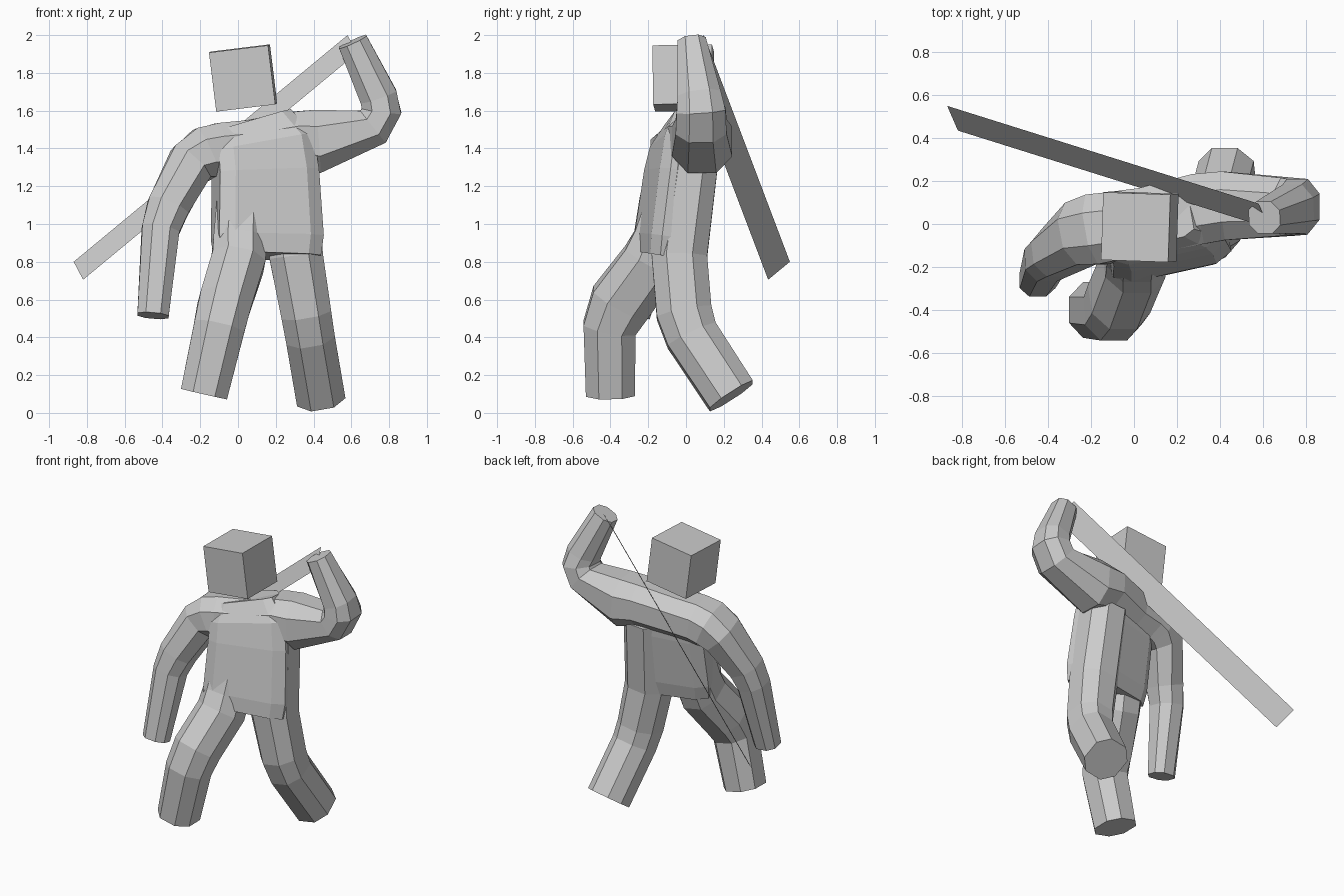
import bpy, bmesh
from math import radians, sin, cos
from mathutils import Vector

if "Cube" in bpy.data.objects:
    bpy.data.objects.remove(bpy.data.objects["Cube"])


def make_object(name, bm):
    mesh = bpy.data.meshes.new(name)
    bm.to_mesh(mesh)
    bm.free()
    obj = bpy.data.objects.new(name, mesh)
    bpy.context.collection.objects.link(obj)
    return obj


def loft(name, stations, k=0.47, twist=0.0):
    """Eight-sided tube; each station is x, y, z, half width, half depth."""
    bm = bmesh.new()
    pts = [Vector(s[:3]) for s in stations]
    ref = Vector((-sin(radians(twist)), cos(radians(twist)), 0))
    rings = []
    for i, (p, s) in enumerate(zip(pts, stations)):
        t = Vector()
        if i > 0:
            t += (p - pts[i - 1]).normalized()
        if i < len(pts) - 1:
            t += (pts[i + 1] - p).normalized()
        t.normalize()
        v = (ref - t * ref.dot(t)).normalized()
        u = v.cross(t)
        outline = [(1, -k), (1, k), (k, 1), (-k, 1), (-1, k), (-1, -k), (-k, -1), (k, -1)]
        rings.append([bm.verts.new(p + u * a * s[3] + v * b * s[4]) for a, b in outline])
    for r0, r1 in zip(rings, rings[1:]):
        for j in range(8):
            bm.faces.new((r0[j], r0[(j + 1) % 8], r1[(j + 1) % 8], r1[j]))
    bm.faces.new(rings[0])
    bm.faces.new(rings[-1])
    bmesh.ops.recalc_face_normals(bm, faces=bm.faces)
    return make_object(name, bm)


# Torso, twisted so one hip and shoulder lead, tapering up into the chest
body = loft("body", [
    (0.09, 0.0, 1.545, 0.19, 0.09),
    (0.13, -0.015, 1.42, 0.26, 0.14),
    (0.145, -0.035, 1.27, 0.268, 0.15),
    (0.155, -0.085, 0.93, 0.283, 0.147),
    (0.155, -0.10, 0.83, 0.27, 0.135)], k=0.72, twist=12.5)

# Both arms and the shoulders as one continuous tube, hand to hand
arms = loft("arms", [
    (-0.45, -0.265, 0.515, 0.083, 0.075),
    (-0.41, -0.165, 0.97, 0.10, 0.105),
    (-0.37, -0.135, 1.09, 0.112, 0.115),
    (-0.25, -0.045, 1.32, 0.125, 0.15),
    (-0.17, -0.025, 1.375, 0.14, 0.165),
    (-0.09, -0.01, 1.395, 0.14, 0.16),
    (0.06, 0.015, 1.41, 0.14, 0.155),
    (0.30, 0.07, 1.45, 0.145, 0.165),
    (0.42, 0.085, 1.437, 0.168, 0.16),
    (0.715, 0.08, 1.515, 0.108, 0.135),
    (0.76, 0.08, 1.60, 0.105, 0.13),
    (0.742, 0.07, 1.677, 0.10, 0.115),
    (0.607, 0.03, 1.965, 0.08, 0.075)])

# Forward leg and trailing leg, each blending up the flank
front_leg = loft("front_leg", [
    (0.03, -0.045, 1.25, 0.13, 0.12),
    (0.01, -0.135, 0.92, 0.14, 0.142),
    (0.0, -0.185, 0.80, 0.142, 0.155),
    (-0.07, -0.35, 0.58, 0.14, 0.16),
    (-0.10, -0.405, 0.45, 0.135, 0.14),
    (-0.18, -0.40, 0.10, 0.125, 0.13)])
back_leg = loft("back_leg", [
    (0.28, 0.03, 1.33, 0.14, 0.14),
    (0.308, -0.035, 0.83, 0.142, 0.147),
    (0.36, -0.01, 0.53, 0.133, 0.147),
    (0.38, 0.03, 0.41, 0.13, 0.14),
    (0.435, 0.24, 0.09, 0.13, 0.135)])

# Merge limbs into one body skin
for part in (arms, front_leg, back_leg):
    mod = body.modifiers.new("join", 'BOOLEAN')
    mod.operation = 'UNION'
    mod.solver = 'EXACT'
    mod.object = part
    bpy.context.view_layer.objects.active = body
    bpy.ops.object.modifier_apply(modifier=mod.name)
    bpy.data.objects.remove(part)

# Floating cube head, slightly tilted
bpy.ops.mesh.primitive_cube_add(size=0.315, location=(0.027, -0.013, 1.773),
                                rotation=(radians(1), radians(-7), radians(-2)))
bpy.context.object.name = "head"

# Flat blade held behind the back
bm = bmesh.new()
a, b, c = Vector((-0.87, 0.55, 0.80)), Vector((-0.82, 0.435, 0.705)), Vector((0.58, 0.095, 2.0))
bm.faces.new([bm.verts.new(p) for p in (a, b, c + b - a, c)])
make_object("blade", bm)
